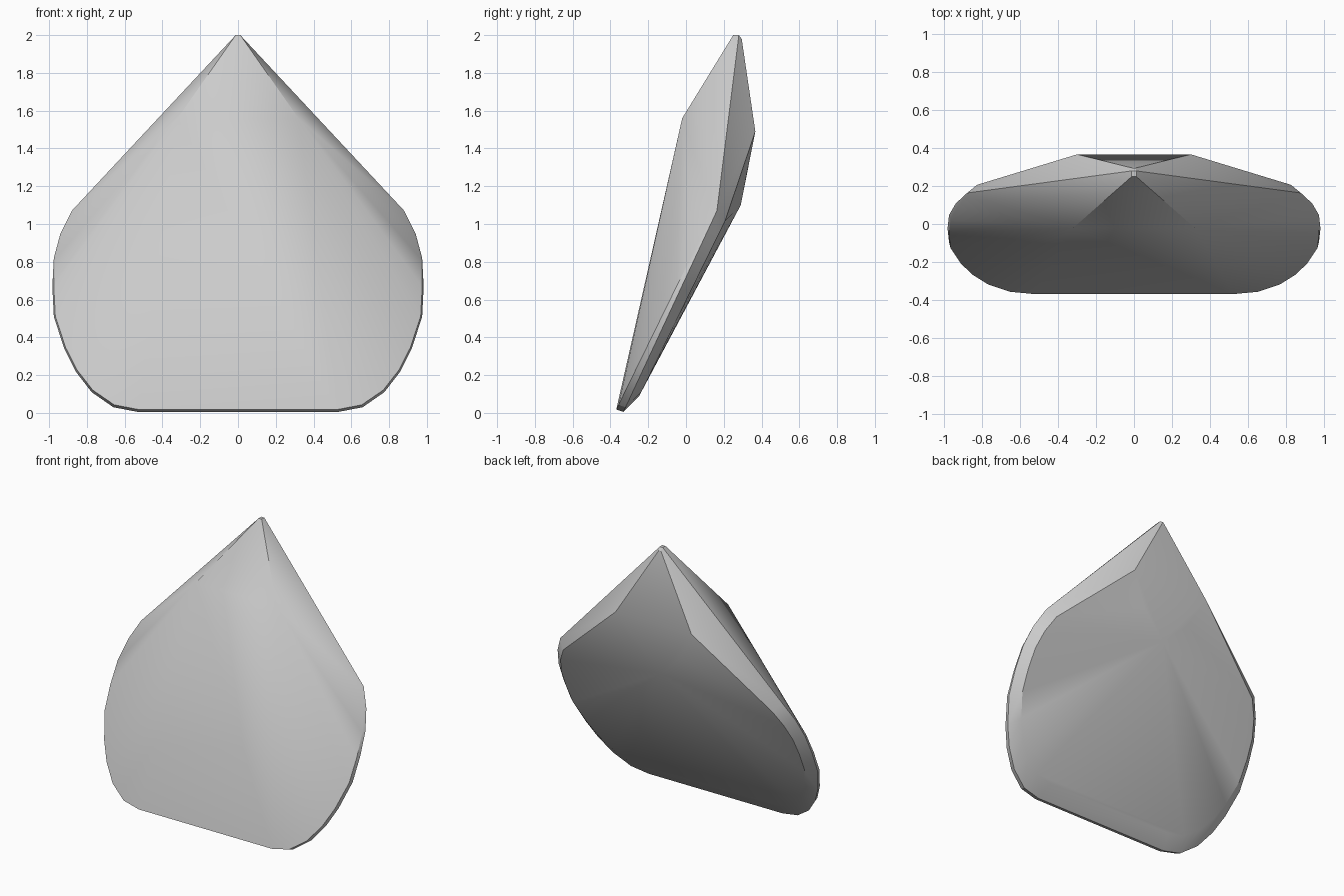
import bpy, bmesh

if "Cube" in bpy.data.objects:
    bpy.data.objects.remove(bpy.data.objects["Cube"])

# right half of the rounded rim outline (x, z)
RIM = [(0.53, 0.005), (0.66, 0.03), (0.775, 0.11), (0.86, 0.22), (0.92, 0.34),
       (0.975, 0.51), (0.983, 0.67), (0.975, 0.82), (0.94, 0.95), (0.88, 1.07)]
MID_Z = 0.65

# rim layers: x scale, z scale, then y = base + slope * z
LAYERS = [(0.992, 0.98, -0.378, 0.49),   # front edge
          (1.0, 1.0, -0.334, 0.465),     # outermost edge
          (0.94, 0.87, -0.291, 0.49)]    # back edge

points = []
for sx, sz, base, slope in LAYERS:
    for x, z in RIM:
        zz = MID_Z + (z - MID_Z) * sz
        points.append((x * sx, base + slope * zz, zz))

# front ridge, back ridge, back bulge, tip
points += [(0.32, -0.02, 1.56), (0.3, 0.367, 1.49), (0.18, 0.322, 1.27),
           (0.012, 0.25, 2.0), (0.012, 0.28, 2.0), (0.008, 0.295, 1.98)]
points += [(-x, y, z) for x, y, z in points]
points.append((0, 0.29, 1.1))

# faceted shell wrapped around the points
bm = bmesh.new()
for p in points:
    bm.verts.new((p[0], p[1], max(p[2], 0)))
bmesh.ops.convex_hull(bm, input=bm.verts[:])
bmesh.ops.delete(bm, geom=[v for v in bm.verts if not v.link_faces], context='VERTS')
bmesh.ops.dissolve_limit(bm, angle_limit=0.01, verts=bm.verts[:], edges=bm.edges[:])
bmesh.ops.recalc_face_normals(bm, faces=bm.faces[:])
mesh = bpy.data.meshes.new("pointed_shell")
bm.to_mesh(mesh)
bm.free()
shell = bpy.data.objects.new("pointed_shell", mesh)
bpy.context.collection.objects.link(shell)
bpy.context.view_layer.objects.active = shell
shell.select_set(True)
bpy.ops.object.shade_smooth_by_angle(angle=0.45)
